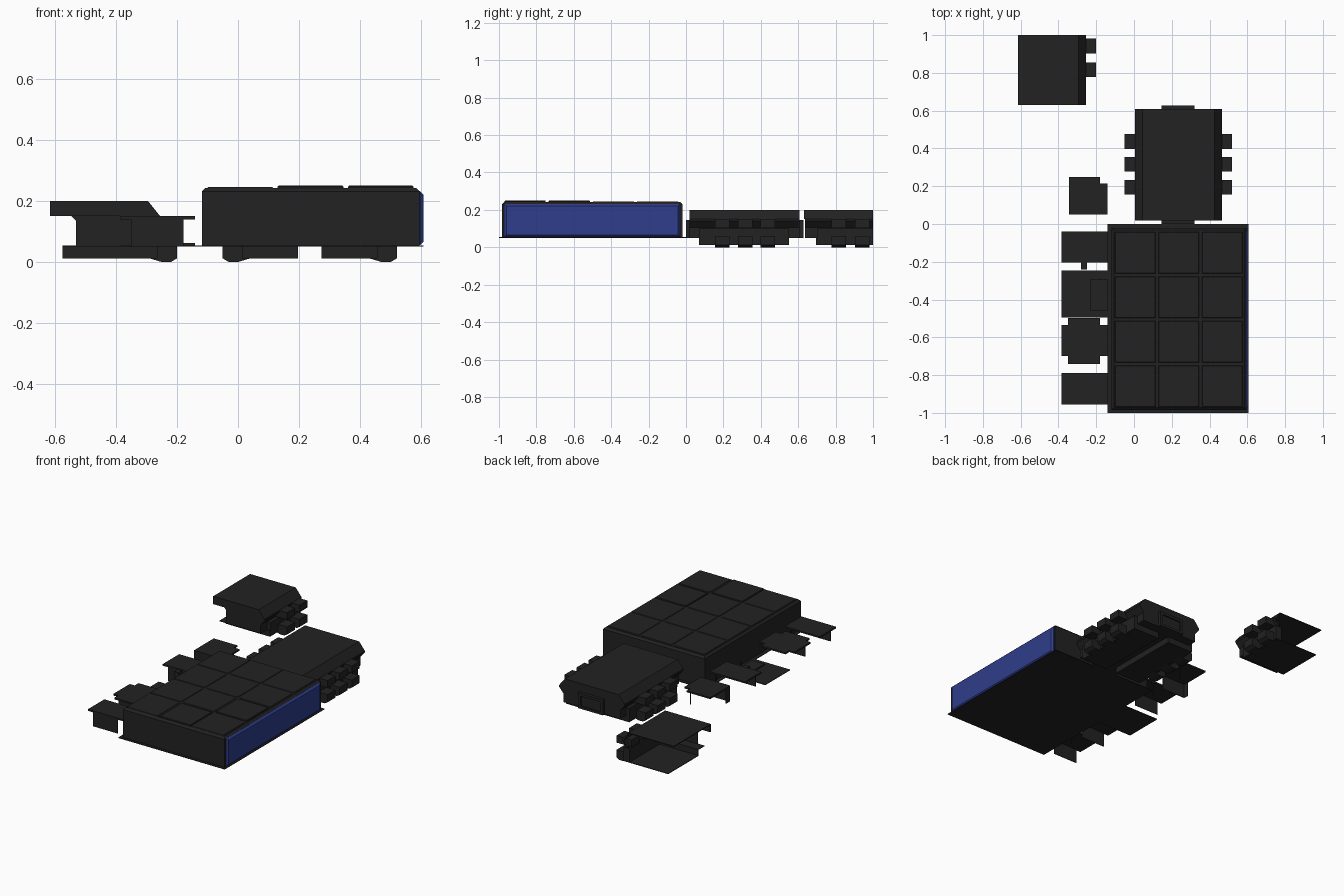
import bpy, bmesh

def material(name, rgb):
    m = bpy.data.materials.new(name)
    m.diffuse_color = (*rgb, 1)
    return m

DARK = material("charcoal", (0.016, 0.016, 0.016))
BLUE = material("deep_blue", (0.028, 0.047, 0.26))

def finish(name, bm, mat):
    bmesh.ops.recalc_face_normals(bm, faces=bm.faces)
    me = bpy.data.meshes.new(name)
    bm.to_mesh(me)
    bm.free()
    me.materials.append(mat)
    ob = bpy.data.objects.new(name, me)
    bpy.context.collection.objects.link(ob)
    return ob

def prism(name, pts, a0, a1, axis="y", mat=DARK):
    """Extrude a polygon: xz points along y, or xy points along z."""
    bm = bmesh.new()
    at = (lambda p, a: (p[0], a, p[1])) if axis == "y" else (lambda p, a: (p[0], p[1], a))
    lo = [bm.verts.new(at(p, a0)) for p in pts]
    hi = [bm.verts.new(at(p, a1)) for p in pts]
    bm.faces.new(lo)
    bm.faces.new(hi[::-1])
    for i in range(len(pts)):
        j = (i + 1) % len(pts)
        bm.faces.new((lo[i], lo[j], hi[j], hi[i]))
    return finish(name, bm, mat)

def box(name, x0, x1, y0, y1, z0, z1, mat=DARK, bevel=0, side=None):
    """Box, optionally chamfered around its top (side='z') or +x (side='x') face."""
    bm = bmesh.new()
    bmesh.ops.create_cube(bm, size=1)
    for v in bm.verts:
        v.co = (x1 if v.co.x > 0 else x0, y1 if v.co.y > 0 else y0, z1 if v.co.z > 0 else z0)
    if bevel:
        k, top = (2, z1) if side == "z" else (0, x1)
        es = [e for e in bm.edges if all(abs(v.co[k] - top) < 1e-5 for v in e.verts)]
        bmesh.ops.bevel(bm, geom=es, offset=bevel, segments=1, affect='EDGES')
    return finish(name, bm, mat)

T = 0.004  # sheet thickness

# Large room block with base sheet and blue side opening
box("room_base_sheet", -0.14, 0.607, -1, 0, 0.05, 0.05 + T)
box("room_block", -0.118, 0.595, -0.984, -0.02, 0.05, 0.243, DARK, 0.012, "z")
box("blue_side_panel", 0.595, 0.607, -0.972, -0.032, 0.055, 0.232, BLUE, 0.011, "x")

# Roof tiles, a few slightly higher
for i in range(3):
    for j in range(4):
        x, y = -0.1 + i * 0.23, -0.97 + j * 0.236
        up = 0.25 if (i, j) in ((1, 0), (2, 1)) else 0.246
        box("roof_tile", x, x + 0.215, y, y + 0.22, 0.24, up, DARK, 0.003, "z")

# Corridor module
C = 0.235
LUG = [(0.285, 0.06), (0.285, 0.012), (0.265, 0), (0.235, 0), (0.195, 0.012), (0.195, 0.06)]
half = [(0.19, 0.2), (0.23, 0.15), (0.23, 0.14), (0.2, 0.105), (0.2, 0.05)]
prism("corridor_body", [(C + x, z) for x, z in half] + [(C - x, z) for x, z in half[::-1]], 0.018, 0.608)

def lugs(cx, s, ys):
    for y in ys:
        prism("lower_lug", [(cx + s * x, z) for x, z in LUG], y, y + 0.078)
        a, b = sorted((cx + s * 0.18, cx + s * 0.285))
        box("upper_lug", a, b, y, y + 0.078, 0.105, 0.15)

for s in (-1, 1):
    a, b = sorted((C + s * 0.038, C + s * 0.222))
    box("floor_well", a, b, 0.07, 0.55, 0.012, 0.055)
    a, b = sorted((C + s * 0.18, C + s * 0.222))
    box("side_rail", a, b, 0.07, 0.55, 0.012, 0.1)
    lugs(C, s, (0.155, 0.277, 0.398))

# Door frames at both corridor ends
for y0, y1 in ((0.0, 0.02), (0.605, 0.627)):
    box("door_sill", 0.145, 0.32, y0, y1, 0.05, 0.065)
    box("door_lintel", 0.145, 0.32, y0, y1, 0.13, 0.147)
    box("door_post", 0.145, 0.165, y0, y1, 0.065, 0.13)
    box("door_post", 0.3, 0.32, y0, y1, 0.065, 0.13)
    ym = (y0 + y1) / 2
    box("door_panel", 0.165, 0.3, ym - 0.003, ym + 0.003, 0.065, 0.13)

# Corridor corner piece: open shell with the same section
H = -0.485
prism("corner_roof", [(-0.615, 0.2), (H + 0.19, 0.2), (H + 0.23, 0.15), (H + 0.23, 0.14), (H + 0.2, 0.105),
                      (H + 0.194, 0.105), (H + 0.222, 0.142), (H + 0.187, 0.195), (-0.615, 0.195)], 0.635, 1.0)
prism("corner_end_band", [(-0.615, 0.2), (H + 0.19, 0.2), (H + 0.23, 0.15), (-0.615, 0.15)], 0.63, 0.636)
prism("corner_end_wall", [(-0.545, 0.15), (-0.53, 0.135), (-0.53, 0.05), (H + 0.2, 0.05),
                          (H + 0.2, 0.105), (H + 0.23, 0.15)], 0.635, 0.64)
box("corner_side_wall", H + 0.194, H + 0.2, 0.64, 1.0, 0.05, 0.108)
box("corner_floor_step", -0.575, H + 0.2, 0.635, 0.7, 0.05, 0.05 + T)
box("corner_riser", -0.575, H + 0.222, 0.696, 0.7, 0.012, 0.05)
box("corner_floor", -0.575, H + 0.222, 0.7, 1.0, 0.012, 0.012 + T)
box("corner_rail", H + 0.18, H + 0.222, 0.7, 1.0, 0.012, 0.1)
lugs(H, 1, (0.778, 0.903))

# Small wall connectors: cap plate with a hanging wall
for y0, y1 in ((-0.205, -0.04), (-0.955, -0.79)):
    prism("wall_cap", [(-0.385, y0), (-0.14, y0), (-0.14, y1), (-0.385, y1)], 0.14, 0.15, "z")
    box("wall_sheet", -0.35, -0.178, y0 + 0.003, y0 + 0.007, 0.05, 0.145)
    box("wall_post", -0.183, -0.178, y1 - 0.006, y1, 0.05, 0.145)
box("wall_latch", -0.28, -0.25, -0.24, -0.205, 0.11, 0.145)

# Cross-shaped wall connector
prism("cross_cap", [(-0.35, -0.74), (-0.18, -0.74), (-0.18, -0.7), (-0.14, -0.7), (-0.14, -0.535), (-0.18, -0.535),
                    (-0.18, -0.497), (-0.35, -0.497), (-0.35, -0.535), (-0.385, -0.535), (-0.385, -0.7),
                    (-0.35, -0.7)], 0.14, 0.15, "z")
box("cross_wall_sheet", -0.35, -0.178, -0.698, -0.694, 0.05, 0.145)

# Floor connector with raised threshold
box("floor_sheet", -0.385, -0.14, -0.495, -0.245, 0.05, 0.05 + T)
box("floor_threshold", -0.23, -0.14, -0.46, -0.29, 0.05, 0.062)
box("floor_post", -0.183, -0.178, -0.296, -0.29, 0.05, 0.13)

# Corner wall connector
prism("corner_cap", [(-0.345, 0.05), (-0.14, 0.05), (-0.14, 0.215), (-0.18, 0.215), (-0.18, 0.25), (-0.345, 0.25)],
      0.14, 0.15, "z")
box("corner_cap_wall", -0.345, -0.178, 0.053, 0.057, 0.05, 0.145)
box("corner_cap_side", -0.345, -0.341, 0.053, 0.09, 0.05, 0.145)
box("corner_cap_post", -0.183, -0.178, 0.21, 0.215, 0.05, 0.145)
